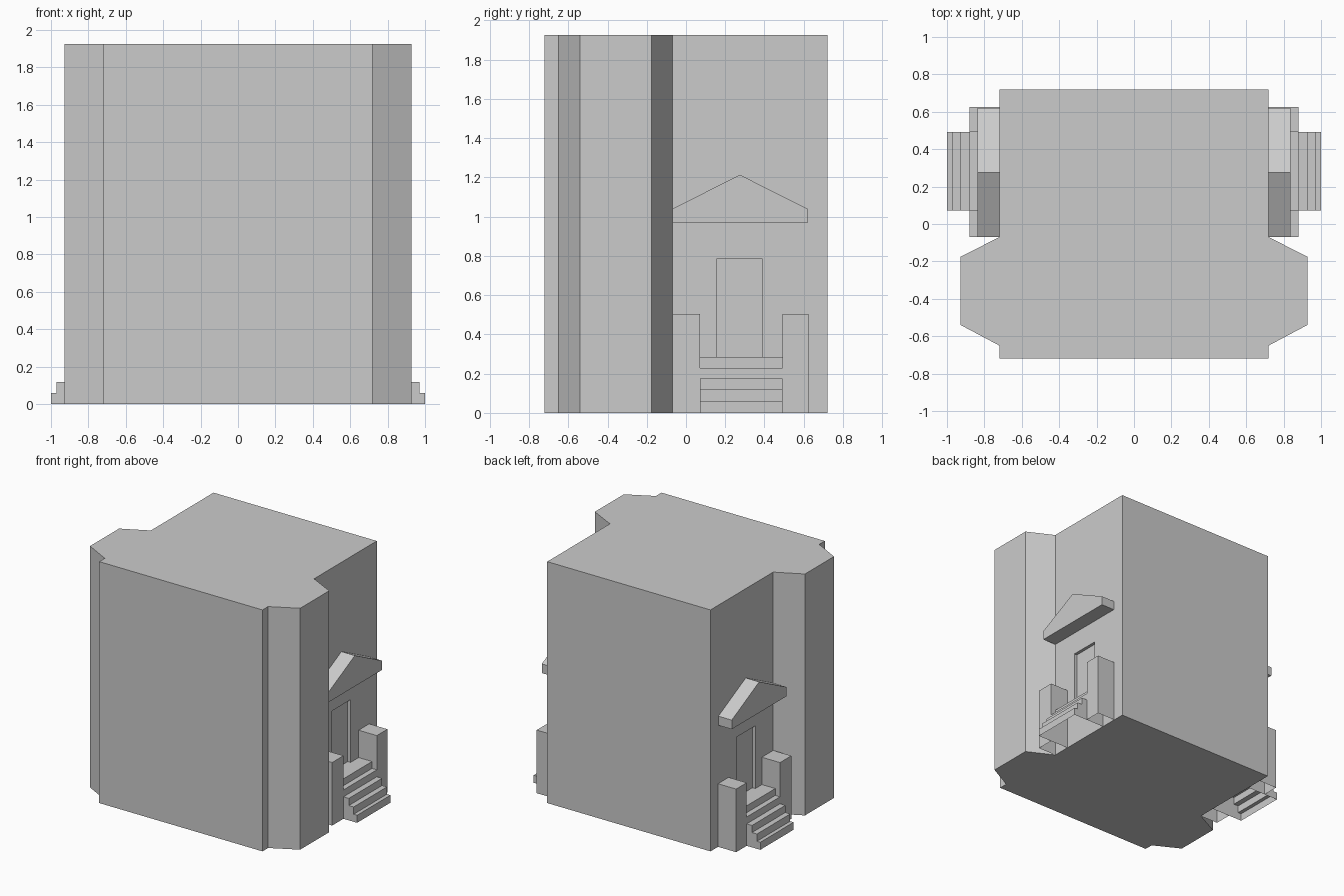
import bpy, bmesh
from mathutils import Vector

cube = bpy.data.objects.get("Cube")
if cube:
    bpy.data.objects.remove(cube, do_unlink=True)

# One plain grey for the whole building
grey = bpy.data.materials.new("plain grey")
grey.use_nodes = True
colour = (0.6, 0.6, 0.6, 1)
grey.diffuse_color = colour
grey.node_tree.nodes["Principled BSDF"].inputs["Base Color"].default_value = colour


def prism(name, outline, direction, open_bottom=False):
    """Extrude a flat outline of 3D points along a direction."""
    bm = bmesh.new()
    base = bm.faces.new([bm.verts.new(p) for p in outline])
    cap = bmesh.ops.extrude_face_region(bm, geom=[base], use_keep_orig=True)["geom"]
    bmesh.ops.translate(bm, vec=Vector(direction),
                        verts=[g for g in cap if isinstance(g, bmesh.types.BMVert)])
    bmesh.ops.recalc_face_normals(bm, faces=bm.faces)
    if open_bottom:
        bm.normal_update()
        floor = [f for f in bm.faces if f.normal.z < -0.9]
        bmesh.ops.delete(bm, geom=floor, context="FACES")
    mesh = bpy.data.meshes.new(name)
    bm.to_mesh(mesh)
    bm.free()
    mesh.materials.append(grey)
    obj = bpy.data.objects.new(name, mesh)
    bpy.context.collection.objects.link(obj)
    return obj


def block(name, xs, ys, zs, open_bottom=False):
    (x0, x1), (y0, y1), (z0, z1) = xs, ys, zs
    outline = [(x0, y0, z0), (x1, y0, z0), (x1, y1, z0), (x0, y1, z0)]
    return prism(name, outline, (0, 0, z1 - z0), open_bottom)


# Main block with a chamfered bay on each side
WALL, HEIGHT = 0.72, 1.925
half = [(WALL, -0.72), (WALL, -0.65), (0.927, -0.54),
        (0.927, -0.175), (WALL, -0.07), (WALL, 0.72)]
plan = half + [(-x, y) for x, y in reversed(half)]
body = prism("building_body", [(x, y, 0) for x, y in plan], (0, 0, HEIGHT))

# Stair profile: outer edge and top of each step, from the ground up
steps = [(1.0, 0.06), (0.97, 0.118), (0.927, 0.175), (0.88, 0.23), (0.838, 0.285)]
stair = [(WALL, 0)]
below = 0
for edge, top in steps:
    stair += [(edge, below), (edge, top)]
    below = top
stair.append((WALL, below))

gable = [(-0.07, 0.967), (0.62, 0.967), (0.62, 1.04), (0.275, 1.213), (-0.07, 1.04)]

# Matching entrances on both sides
for side, s in (("left", 1), ("right", -1)):
    cutter = block(side + "_door_cutter", (s * (WALL - 0.025), s * (WALL + 0.1)),
                   (0.155, 0.39), (0.285, 0.785))
    cutter.hide_render = True
    cutter.hide_viewport = True
    cut = body.modifiers.new(side + "_door_recess", "BOOLEAN")
    cut.operation = "DIFFERENCE"
    cut.solver = "EXACT"
    cut.object = cutter

    prism(side + "_stairs", [(s * x, 0.072, z) for x, z in stair], (0, 0.42, 0), True)
    for place, ys in (("front", (-0.07, 0.072)), ("back", (0.492, 0.625))):
        block(f"{side}_{place}_pier", (s * WALL, s * 0.88), ys, (0, 0.503), True)
    prism(side + "_door_gable", [(s * WALL, y, z) for y, z in gable], (s * 0.118, 0, 0))
